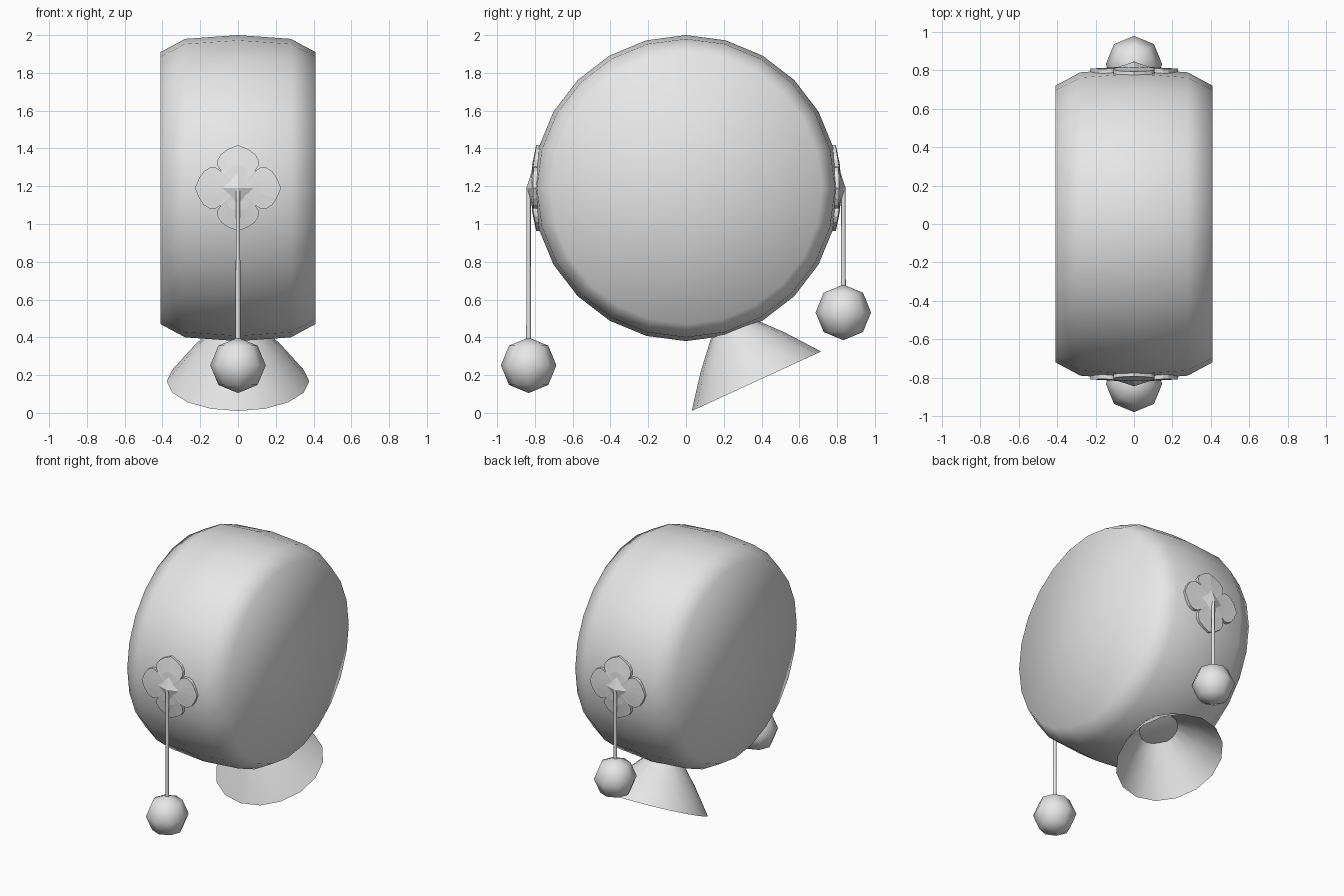
import bpy, bmesh, math
from mathutils import Vector, Matrix

if "Cube" in bpy.data.objects:
    bpy.data.objects.remove(bpy.data.objects["Cube"])

grey = bpy.data.materials.new("plain_grey")
grey.diffuse_color = (0.8, 0.8, 0.8, 1)
grey.use_nodes = True
grey.node_tree.nodes["Principled BSDF"].inputs["Base Color"].default_value = grey.diffuse_color

DRUM_Z = 1.19
DRUM_PROFILE = [(-0.41, 0.72), (-0.28, 0.79), (0, 0.81), (0.28, 0.79), (0.41, 0.72)]


def finish(name, bm, smooth=True):
    bmesh.ops.recalc_face_normals(bm, faces=bm.faces)
    me = bpy.data.meshes.new(name)
    bm.to_mesh(me)
    bm.free()
    me.materials.append(grey)
    for p in me.polygons:
        p.use_smooth = smooth
    ob = bpy.data.objects.new(name, me)
    bpy.context.collection.objects.link(ob)
    return ob


def lathe(bm, profile, sides, axis, u, v, origin):
    """Rings of (height along axis, radius), joined by quads."""
    rings = []
    for h, r in profile:
        ring = []
        for i in range(sides):
            a = 2 * math.pi * i / sides
            ring.append(bm.verts.new(origin + axis * h + (u * math.cos(a) + v * math.sin(a)) * r))
        rings.append(ring)
    for a, b in zip(rings, rings[1:]):
        for i in range(sides):
            j = (i + 1) % sides
            bm.faces.new((a[i], a[j], b[j], b[i]))
    return rings


def fan(bm, ring, point):
    c = bm.verts.new(point)
    for i in range(len(ring)):
        bm.faces.new((ring[i], ring[(i + 1) % len(ring)], c))


X, Y, Z = Vector((1, 0, 0)), Vector((0, 1, 0)), Vector((0, 0, 1))

# Drum body with both skins
bm = bmesh.new()
centre = Vector((0, 0, DRUM_Z))
rings = lathe(bm, DRUM_PROFILE, 24, X, Z, Y, centre)
fan(bm, rings[0], centre - X * 0.41)
fan(bm, rings[-1], centre + X * 0.41)
finish("drum_body", bm)

# Tilted open funnel foot
bm = bmesh.new()
u = Vector((0, 0.909, 0.418)).normalized()
n = Vector((0, -u.z, u.y))
lathe(bm, [(0, 0.377), (0.17, 0.246), (0.305, 0.125)], 16, n, u, X,
      Vector((0, 0.3725, 0.1675)))
finish("funnel_foot", bm)


def drum_depth(x, z):
    """Distance of the drum wall from the middle plane."""
    r = 0.81 - 0.02 * abs(x) / 0.28
    return math.sqrt(r * r - z * z)


# Half lobe of the four-lobed ornament, mirrored and turned into the outline
half = [(0.228, 0.0), (0.205, 0.055), (0.18, 0.09), (0.15, 0.108), (0.118, 0.108), (0.09, 0.09)]
lobe = [(x, -z) for x, z in reversed(half[1:-1])] + half
outline = []
for k in range(4):
    c, s = round(math.cos(k * math.pi / 2)), round(math.sin(k * math.pi / 2))
    outline += [(x * c - z * s, x * s + z * c) for x, z in lobe]


def ornament(name, side):
    bm = bmesh.new()
    layers = []
    # sunken base, raised rim, inner ring
    for scale, lift in ((1, -0.02), (1, 0.016), (0.55, 0.014)):
        layers.append([bm.verts.new((x * scale, side * (drum_depth(x * scale, z * scale) + lift),
                                     DRUM_Z + z * scale)) for x, z in outline])
    for a, b in zip(layers, layers[1:]):
        for i in range(len(a)):
            j = (i + 1) % len(a)
            bm.faces.new((a[i], a[j], b[j], b[i]))
    fan(bm, layers[-1], (0, side * 0.824, DRUM_Z))
    # central diamond stud
    stud = [bm.verts.new((x, side * (drum_depth(x, z) + 0.005), DRUM_Z + z))
            for x, z in ((0.12, 0), (0, 0.12), (-0.12, 0), (0, -0.12))]
    fan(bm, stud, (0, side * 0.845, DRUM_Z))
    finish(name, bm, smooth=False)


def beater(prefix, y, ball_z):
    # Cord
    bm = bmesh.new()
    r = lathe(bm, [(ball_z + 0.1, 0.013), (DRUM_Z + 0.005, 0.011)], 8, Z, X, Y, Vector((0, y, 0)))
    bm.faces.new(r[-1])
    bm.faces.new(r[0])
    cord = finish(prefix + "_cord", bm)
    bpy.ops.object.select_all(action='DESELECT')
    cord.select_set(True)
    bpy.context.view_layer.objects.active = cord
    bpy.ops.object.shade_smooth_by_angle(angle=math.radians(50))
    # Ball
    bm = bmesh.new()
    bmesh.ops.create_uvsphere(bm, u_segments=8, v_segments=4, radius=0.147,
                              matrix=Matrix.Translation((0, y, ball_z)))
    finish(prefix + "_ball", bm)


for prefix, side, ball_z in (("front", -1, 0.252), ("back", 1, 0.532)):
    ornament(prefix + "_ornament", side)
    beater(prefix, side * 0.833, ball_z)
